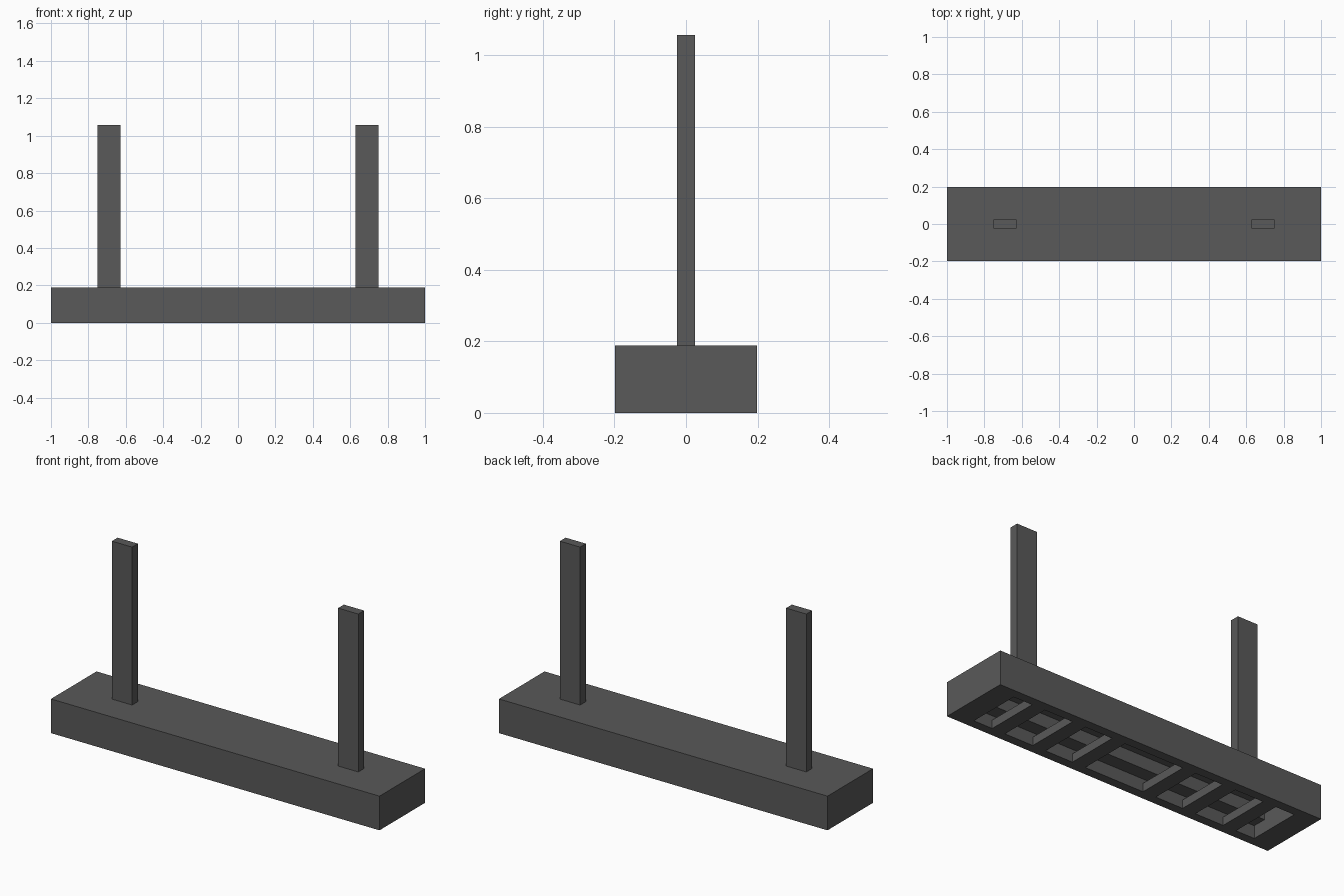
import bpy, bmesh

if "Cube" in bpy.data.objects:
    bpy.data.objects.remove(bpy.data.objects["Cube"])

dark = bpy.data.materials.new("dark_grey")
dark.diffuse_color = (0.1, 0.1, 0.1, 1)
dark.use_nodes = True
dark.node_tree.nodes["Principled BSDF"].inputs["Base Color"].default_value = dark.diffuse_color


def box(name, x0, x1, y0, y1, z0, z1):
    """Axis-aligned box given by its limits."""
    bm = bmesh.new()
    bmesh.ops.create_cube(bm, size=1)
    for v in bm.verts:
        v.co = ((x0 + x1) / 2 + v.co.x * (x1 - x0),
                (y0 + y1) / 2 + v.co.y * (y1 - y0),
                (z0 + z1) / 2 + v.co.z * (z1 - z0))
    mesh = bpy.data.meshes.new(name)
    bm.to_mesh(mesh)
    bm.free()
    mesh.materials.append(dark)
    ob = bpy.data.objects.new(name, mesh)
    bpy.context.collection.objects.link(ob)
    return ob


def cut(target, *limits):
    """Subtract a box from the target."""
    cutter = box("cutter", *limits)
    cutter.hide_render = True
    cutter.hide_set(True)
    mod = target.modifiers.new("cut", 'BOOLEAN')
    mod.operation = 'DIFFERENCE'
    mod.solver = 'EXACT'
    mod.object = cutter


# Base with a stepped channel underneath: wide at the mouth, narrower above
base = box("base", -1, 1, -0.198, 0.198, 0, 0.188)
cut(base, -0.874, 0.874, -0.148, 0.148, -0.1, 0.07)
cut(base, -0.874, 0.874, -0.072, 0.072, -0.1, 0.14)

# Cross bars under the base and the two uprights, mirrored about x = 0
for s, side in ((-1, "left"), (1, "right")):
    for i, c in enumerate((0.22, 0.467, 0.72)):
        box(f"{side}_cross_bar_{i + 1}", s * c - 0.04, s * c + 0.04,
            -0.148, 0.148, 0, 0.046)
    xs = sorted((s * 0.627, s * 0.75))
    box(f"{side}_upright", xs[0], xs[1], -0.025, 0.025, 0.188, 1.057)
